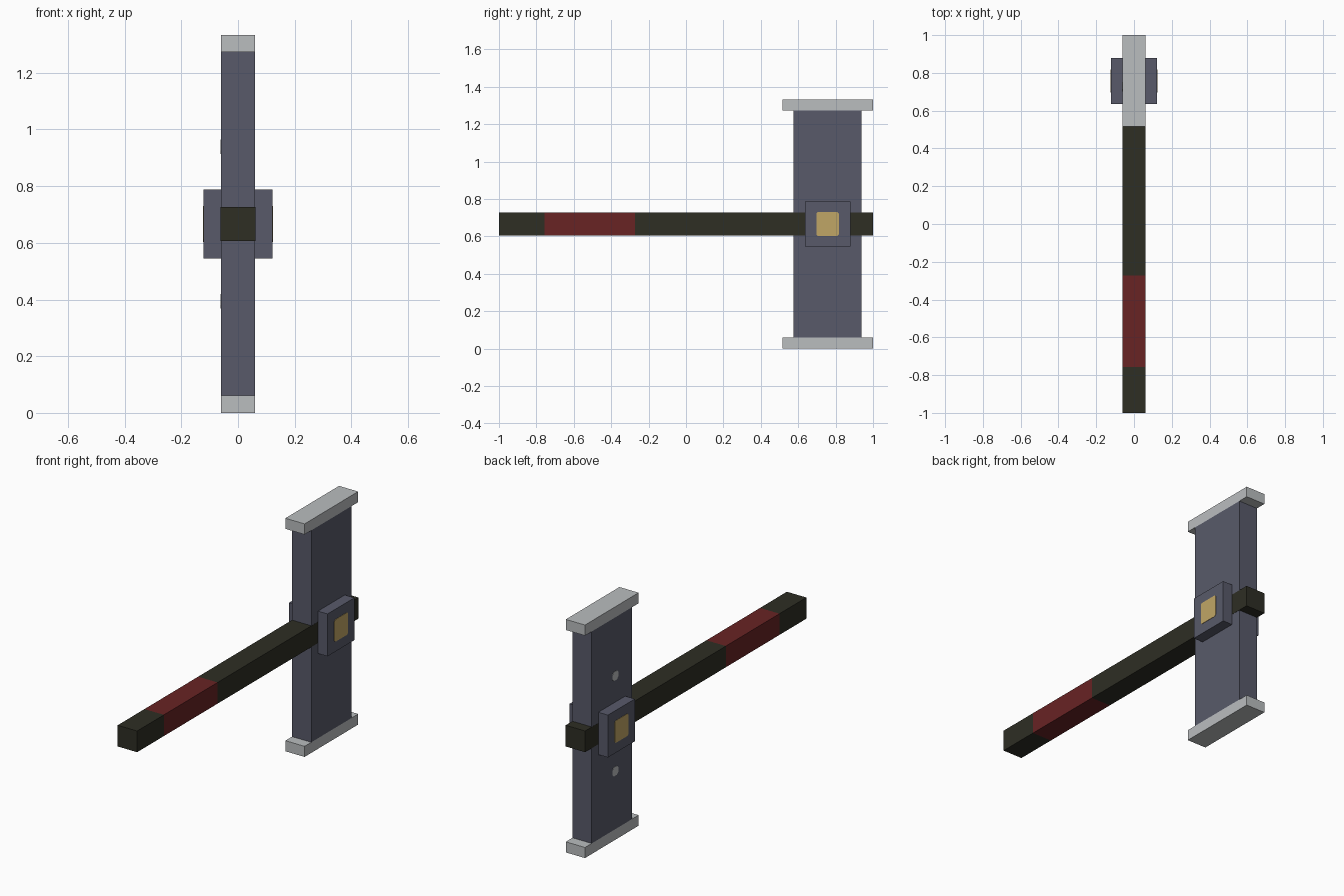
import bpy
import bmesh

if "Cube" in bpy.data.objects:
    bpy.data.objects.remove(bpy.data.objects["Cube"], do_unlink=True)

U = 2 / 33          # the model's block unit
HEAD_Y = 1 - 4 * U  # centre of the head along the handle
MID_Z = 11 * U      # centre height of the handle


def material(name, rgb):
    """Flat material from an 8-bit screen colour."""
    linear = [((c / 255 + 0.055) / 1.055) ** 2.4 for c in rgb] + [1]
    mat = bpy.data.materials.new(name)
    mat.use_nodes = True
    mat.diffuse_color = linear
    bsdf = mat.node_tree.nodes["Principled BSDF"]
    bsdf.inputs["Base Color"].default_value = linear
    bsdf.inputs["Roughness"].default_value = 0.8
    return mat


steel = material("blue grey steel", (88, 90, 106))
pale = material("pale metal", (186, 189, 191))
dark = material("dark wood", (46, 46, 36))
red = material("red grip", (104, 35, 36))
gold = material("gold", (192, 166, 102))


def add_object(name, bm, mats):
    mesh = bpy.data.meshes.new(name)
    bm.to_mesh(mesh)
    bm.free()
    for mat in mats:
        mesh.materials.append(mat)
    obj = bpy.data.objects.new(name, mesh)
    bpy.context.collection.objects.link(obj)
    return obj


def box(name, centre, size, *mats, cuts=(), cut_corners=0):
    """Box with optional cross cuts along y and chamfered edges along x."""
    bm = bmesh.new()
    bmesh.ops.create_cube(bm, size=1)
    bmesh.ops.scale(bm, vec=size, verts=bm.verts)
    bmesh.ops.translate(bm, vec=centre, verts=bm.verts)
    for y in cuts:
        bmesh.ops.bisect_plane(bm, geom=bm.verts[:] + bm.edges[:] + bm.faces[:],
                               plane_co=(0, y, 0), plane_no=(0, 1, 0))
    if cut_corners:
        edges = [e for e in bm.edges if abs(e.verts[0].co.x - e.verts[1].co.x) > 1e-5]
        bmesh.ops.bevel(bm, geom=edges, offset=cut_corners, segments=1, affect='EDGES')
    return add_object(name, bm, mats)


# Handle, a hair proud of the head, with a red grip band
grip_start, grip_end = -1 + 4 * U, -1 + 12 * U
handle = box("handle", (0, 0, MID_Z), (2 * U + 0.002, 2, 2 * U), dark, red,
             cuts=(grip_start, grip_end))
for face in handle.data.polygons:
    if grip_start < face.center.y < grip_end:
        face.material_index = 1

# Tall head block and its two striking caps
box("head", (0, HEAD_Y, MID_Z), (2 * U, 6 * U, 20 * U), steel)
for name, z in (("bottom_cap", U / 2), ("top_cap", 21.5 * U)):
    box(name, (0, HEAD_Y, z), (2 * U, 8 * U, U), pale)

# Square side bosses with gold inlays
for name, side in (("left", 1), ("right", -1)):
    box(name + "_boss", (side * 1.5 * U, HEAD_Y, MID_Z), (U, 4 * U, 4 * U), steel)
    box(name + "_inlay", (side * 2 * U, HEAD_Y, MID_Z), (0.004, 2 * U, 2.1 * U), gold,
        cut_corners=0.008)

# Small studs on one face of the head, above and below the boss
for name, offset in (("lower_stud", -4.5 * U), ("upper_stud", 4.5 * U)):
    box(name, (-U, HEAD_Y - U / 2, MID_Z + offset), (0.004, 0.85 * U, 0.85 * U), pale,
        cut_corners=0.012)
